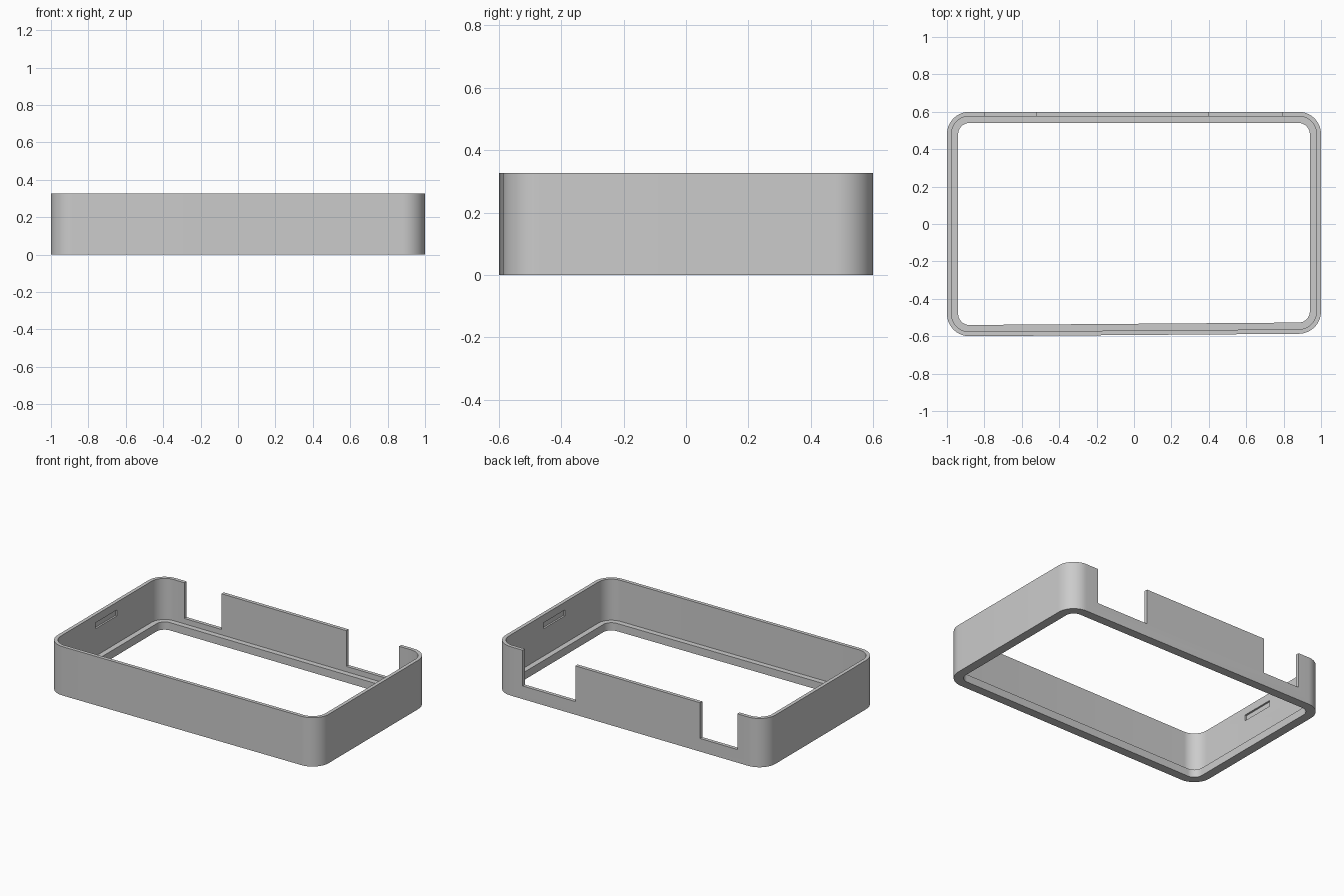
import bpy, bmesh
from math import cos, sin, pi

if "Cube" in bpy.data.objects:
    bpy.data.objects.remove(bpy.data.objects["Cube"], do_unlink=True)

HEIGHT, RADIUS, STEPS = 0.327, 0.12, 14
WALL, LIP, LEDGE = 0.024, 0.06, 0.052
NOTCH_FLOOR = 0.088

grey = bpy.data.materials.new("plain_grey")
grey.use_nodes = True
colour = (0.6, 0.6, 0.6, 1)
grey.diffuse_color = colour
grey.node_tree.nodes["Principled BSDF"].inputs["Base Color"].default_value = colour


def outline(inset):
    """Rounded rectangle, with a slightly slanted front edge."""
    centres = [(0.88, 0.48), (-0.88, 0.48), (-0.88, -0.48), (0.88, -0.467)]
    r = RADIUS - inset
    points = []
    for quarter, (cx, cy) in enumerate(centres):
        for i in range(STEPS + 1):
            a = (quarter + i / STEPS) * pi / 2
            points.append((cx + r * cos(a), cy + r * sin(a)))
    return points


def box(name, low, high):
    bm = bmesh.new()
    bmesh.ops.create_cube(bm, size=1)
    for v in bm.verts:
        v.co = [low[i] if v.co[i] < 0 else high[i] for i in range(3)]
    return finish(name, bm)


def finish(name, bm):
    bmesh.ops.recalc_face_normals(bm, faces=bm.faces)
    mesh = bpy.data.meshes.new(name)
    bm.to_mesh(mesh)
    bm.free()
    mesh.materials.append(grey)
    obj = bpy.data.objects.new(name, mesh)
    bpy.context.collection.objects.link(obj)
    return obj


# Frame: wall section with an inward lip at the bottom, swept round the outline
section = [(0, 0), (0, HEIGHT), (WALL, HEIGHT), (WALL, LEDGE), (LIP, LEDGE), (LIP, 0)]
bm = bmesh.new()
rings = [[bm.verts.new((x, y, z)) for x, y in outline(inset)] for inset, z in section]
count = len(rings[0])
for k, ring in enumerate(rings):
    above = rings[(k + 1) % len(rings)]
    for i in range(count):
        j = (i + 1) % count
        bm.faces.new((ring[i], ring[j], above[j], above[i]))
frame = finish("frame", bm)

# Two open notches in the back wall
cutters = [box("notch_cutter", (x0, 0.5, NOTCH_FLOOR), (x1, 0.7, 0.5))
           for x0, x1 in ((-0.80, -0.525), (0.40, 0.79))]

# Shallow catch slots inside both end walls
for side in (-1, 1):
    xs = sorted((side * 0.9, side * 0.988))
    cutters.append(box("slot_cutter", (xs[0], -0.115, 0.235), (xs[1], 0.115, 0.275)))

bpy.context.view_layer.objects.active = frame
frame.select_set(True)
for cutter in cutters:
    cutter.hide_render = True
    mod = frame.modifiers.new("cut", "BOOLEAN")
    mod.operation = "DIFFERENCE"
    mod.solver = "EXACT"
    mod.object = cutter
    bpy.ops.object.modifier_apply(modifier=mod.name)
    bpy.data.objects.remove(cutter, do_unlink=True)

bpy.ops.object.shade_smooth_by_angle(angle=pi / 6)
